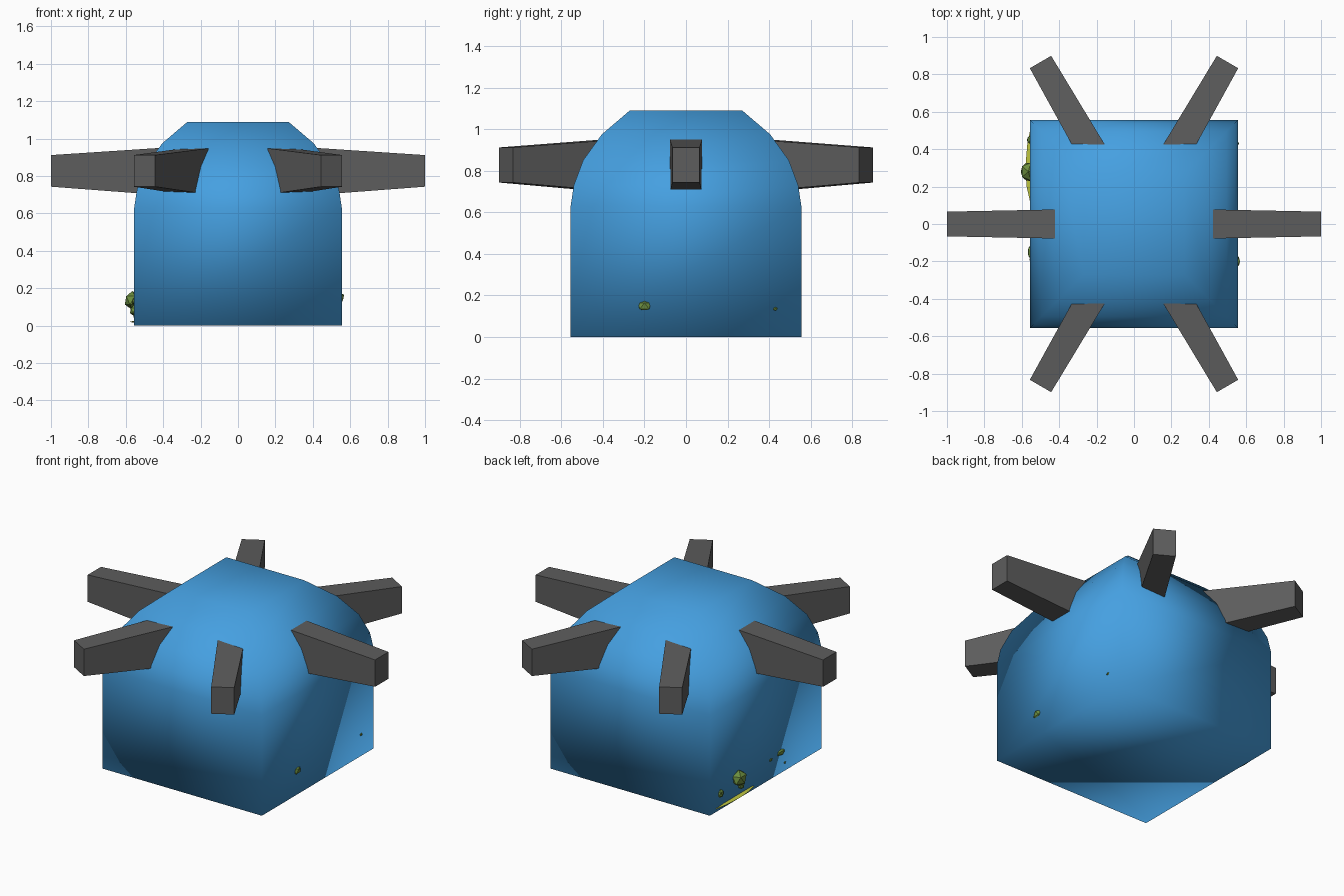
import bpy, bmesh, math
from mathutils import Vector, Matrix

if "Cube" in bpy.data.objects:
    bpy.data.objects.remove(bpy.data.objects["Cube"])


def material(name, color):
    m = bpy.data.materials.new(name)
    m.diffuse_color = (*color, 1)
    m.use_nodes = True
    m.node_tree.nodes["Principled BSDF"].inputs["Base Color"].default_value = m.diffuse_color
    return m


blue = material("blue", (0.06, 0.35, 0.75))
grey = material("grey", (0.11, 0.11, 0.11))
green = material("leaf_green", (0.15, 0.27, 0.05))
lime = material("lime", (0.5, 0.55, 0.05))


def finish(bm, name, mat, smooth=False):
    bmesh.ops.recalc_face_normals(bm, faces=bm.faces)
    me = bpy.data.meshes.new(name)
    bm.to_mesh(me)
    bm.free()
    me.materials.append(mat)
    for p in me.polygons:
        p.use_smooth = smooth
    ob = bpy.data.objects.new(name, me)
    bpy.context.collection.objects.link(ob)
    return ob


def loft(name, rings, mat, smooth=False):
    """Skin a list of equal-length point rings and cap both ends."""
    bm = bmesh.new()
    loops = [[bm.verts.new(p) for p in r] for r in rings]
    for a, b in zip(loops, loops[1:]):
        n = len(a)
        for i in range(n):
            bm.faces.new((a[i], a[(i + 1) % n], b[(i + 1) % n], b[i]))
    bm.faces.new(loops[0])
    bm.faces.new(loops[-1])
    return finish(bm, name, mat, smooth)


SQUARE = [(-1, -1), (1, -1), (1, 1), (-1, 1)]

# Square-plan dome: (half width, height) profile
profile = [(0.555, 0), (0.555, 0.63), (0.54, 0.73), (0.495, 0.85),
           (0.405, 0.975), (0.27, 1.09)]
loft("dome", [[(sx * r, sy * r, z) for sx, sy in SQUARE] for r, z in profile],
     blue, smooth=True)

# Six tapered beams radiating from the dome
# (distance, half width, bottom, top)
sections = [(0.3, 0.08, 0.69, 0.958), (1.0, 0.066, 0.743, 0.912)]
for i in range(6):
    rot = Matrix.Rotation(i * math.pi / 3, 3, 'Z')
    rings = []
    for d, w, lo, hi in sections:
        rings.append([rot @ Vector((d, s * w, hi if t > 0 else lo))
                      for s, t in SQUARE])
    loft(f"beam_{i + 1}", rings, grey)

# Foliage clumps poking through the walls: (centre, radii)
clumps = [
    ((-0.565, 0.28, 0.135), (0.045, 0.055, 0.05)),
    ((-0.555, 0.25, 0.08), (0.025, 0.025, 0.03)),
    ((-0.55, 0.45, 0.10), (0.025, 0.025, 0.03)),
    ((-0.55, -0.15, 0.13), (0.02, 0.04, 0.022)),
    ((-0.55, -0.05, 0.12), (0.012, 0.02, 0.012)),
    ((-0.55, -0.19, 0.05), (0.01, 0.012, 0.01)),
    ((0.54, -0.20, 0.15), (0.03, 0.04, 0.032)),
    ((0.552, 0.43, 0.135), (0.01, 0.012, 0.01)),
]
for i, (c, r) in enumerate(clumps):
    bm = bmesh.new()
    bmesh.ops.create_icosphere(bm, subdivisions=1, radius=1)
    bmesh.ops.transform(bm, verts=bm.verts,
                        matrix=Matrix.Translation(c) @ Matrix.Diagonal((*r, 1)))
    finish(bm, f"foliage_{i + 1}", green)

# Thin strip of grass bulging from the left wall
strip = [(0.50, 0.0), (0.42, 0.015), (0.30, 0.025), (0.20, 0.018), (0.12, 0.0)]
loft("grass_strip",
     [[(-0.55, y, 0.015), (-0.556 - d, y, 0.02), (-0.55, y, 0.028)]
      for y, d in strip], lime)
